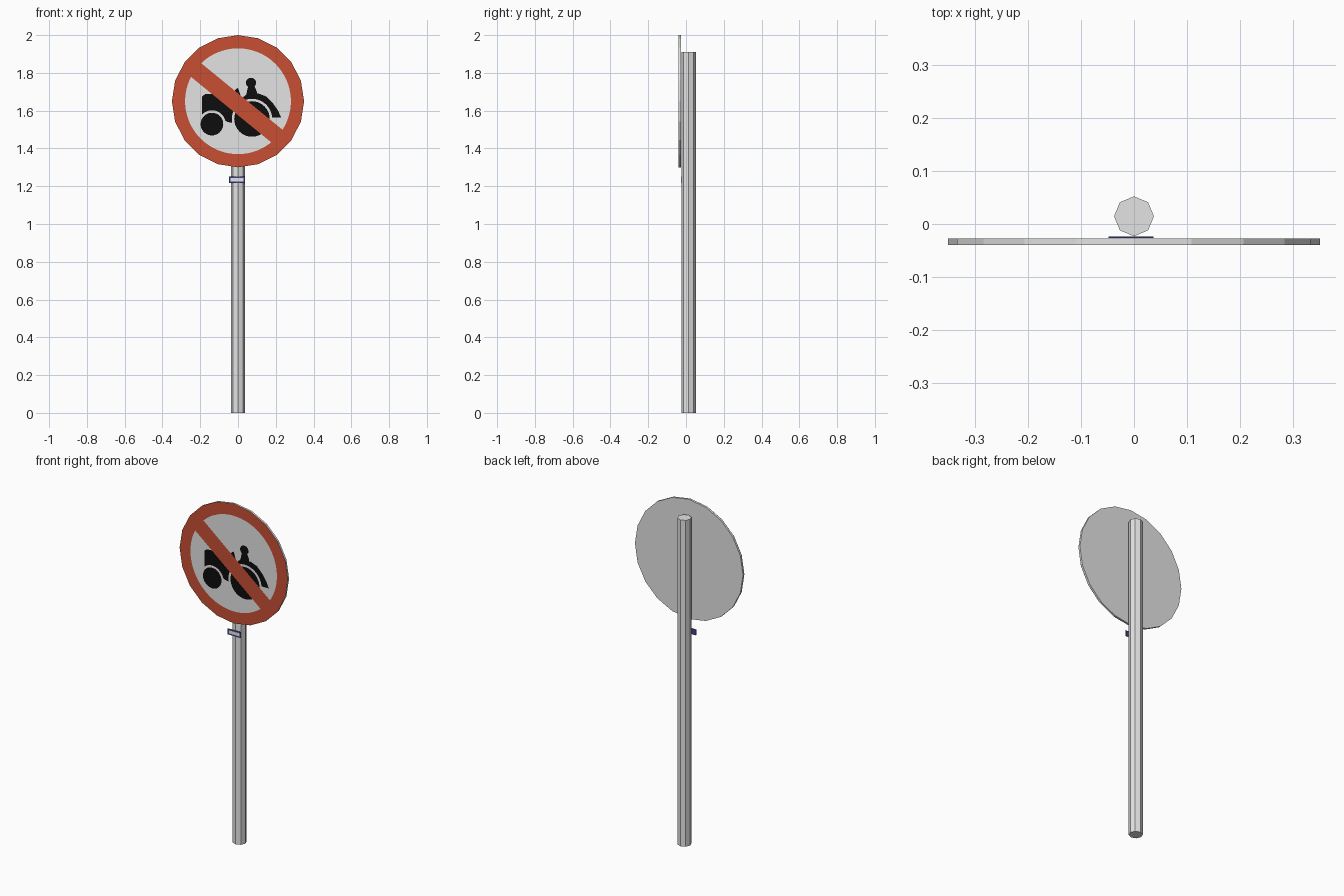
import bpy, bmesh, math
from math import sin, cos, pi

if "Cube" in bpy.data.objects:
    bpy.data.objects.remove(bpy.data.objects["Cube"])


def material(name, rgb):
    m = bpy.data.materials.new(name)
    m.diffuse_color = (*rgb, 1)
    m.use_nodes = True
    m.node_tree.nodes["Principled BSDF"].inputs["Base Color"].default_value = m.diffuse_color
    return m


GREY = material("light_grey", (0.77, 0.77, 0.77))
RED = material("sign_red", (0.57, 0.078, 0.033))
BLACK = material("black", (0.004, 0.004, 0.004))
BLUE = material("navy_blue", (0.05, 0.06, 0.22))
WHITE = material("white", (0.85, 0.85, 0.87))

CZ, R = 1.65, 0.35      # sign centre height and radius
FRONT = -0.0395         # front plane of the sign
STEP = 0.0006           # spacing of the painted layers


def finish(name, bm, mat):
    me = bpy.data.meshes.new(name)
    bm.to_mesh(me)
    bm.free()
    me.materials.append(mat)
    ob = bpy.data.objects.new(name, me)
    bpy.context.collection.objects.link(ob)
    return ob


def circle(cx, cz, r, n=40):
    return [(cx + r * cos(2 * pi * i / n), cz + r * sin(2 * pi * i / n)) for i in range(n)]


def plate(name, pts, y, mat, depth=0.0):
    """Flat outline in x, z facing the front, optionally given thickness."""
    bm = bmesh.new()
    f = bm.faces.new([bm.verts.new((x, y, z)) for x, z in pts])
    if depth:
        ext = bmesh.ops.extrude_face_region(bm, geom=[f], use_keep_orig=True)
        verts = [v for v in ext["geom"] if isinstance(v, bmesh.types.BMVert)]
        bmesh.ops.translate(bm, verts=verts, vec=(0, depth, 0))
        bmesh.ops.recalc_face_normals(bm, faces=bm.faces)
    else:
        bmesh.ops.triangulate(bm, faces=bm.faces)
    return finish(name, bm, mat)


def layer(i):
    return FRONT - i * STEP


# Octagonal post
bm = bmesh.new()
bmesh.ops.create_cone(bm, cap_ends=True, segments=8, radius1=0.0375, radius2=0.0375, depth=1.91)
bmesh.ops.translate(bm, verts=bm.verts, vec=(0, 0.0145, 0.955))
finish("post", bm, GREY)

# Twenty-sided sign disc
plate("sign_disc", circle(0, CZ, R, 20), FRONT, GREY, 0.012)

# Red border: straight-sided outside, round inside
bm = bmesh.new()
n = 80
outer, inner = [], []
for i in range(n):
    a = 2 * pi * i / n
    ro = R * cos(pi / 20) / cos(a % (pi / 10) - pi / 20)
    outer.append(bm.verts.new((ro * cos(a), layer(1), CZ + ro * sin(a))))
    inner.append(bm.verts.new((0.28 * cos(a), layer(1), CZ + 0.28 * sin(a))))
for i in range(n):
    j = (i + 1) % n
    bm.faces.new((inner[i], outer[i], outer[j], inner[j]))
finish("red_border", bm, RED)

# Tractor silhouette, rear wheel and front wheel centres
RW, FW = (0.074, 1.556), (-0.138, 1.529)
plate("tractor_body", [
    (-0.19, 1.57), (-0.10, 1.57), (-0.075, 1.585), (-0.055, 1.54), (-0.03, 1.535), (0.0, 1.56),
    (0.04, 1.60), (0.04, 1.66), (0.01, 1.675), (0.0, 1.72), (-0.01, 1.715), (-0.005, 1.68),
    (-0.03, 1.69), (-0.13, 1.69), (-0.175, 1.687), (-0.19, 1.675)], layer(1), BLACK)
plate("rear_fender", [
    (0.02, 1.60), (0.10, 1.58), (0.165, 1.565), (0.228, 1.565), (0.212, 1.60), (0.185, 1.64),
    (0.15, 1.675), (0.11, 1.69), (0.05, 1.69), (0.02, 1.665)], layer(1), BLACK)
plate("driver_body", [
    (0.04, 1.67), (0.10, 1.67), (0.10, 1.70), (0.085, 1.735), (0.055, 1.735), (0.058, 1.70)],
    layer(1) - 0.0001, BLACK)
plate("driver_head", circle(0.069, 1.747, 0.027, 20), layer(1) - 0.0002, BLACK)
plate("front_wheel_gap", circle(*FW, 0.073), layer(2), GREY)
plate("front_wheel", circle(*FW, 0.06), layer(3), BLACK)
plate("rear_wheel_gap", circle(*RW, 0.107), layer(2), GREY)
plate("rear_wheel", circle(*RW, 0.094), layer(3), BLACK)

# Red diagonal bar
plate("diagonal_bar", [(-0.254, 1.783), (0.18, 1.429), (0.238, 1.497), (-0.196, 1.852)],
      layer(4), RED)


def rect(x0, x1, z0, z1):
    return [(x0, z0), (x1, z0), (x1, z1), (x0, z1)]


# Small blank label on the post
plate("label_plate", rect(-0.048, 0.037, 1.218, 1.252), -0.0265, BLUE, 0.003)
plate("label_face", rect(-0.04, 0.029, 1.226, 1.244), -0.0272, WHITE)
